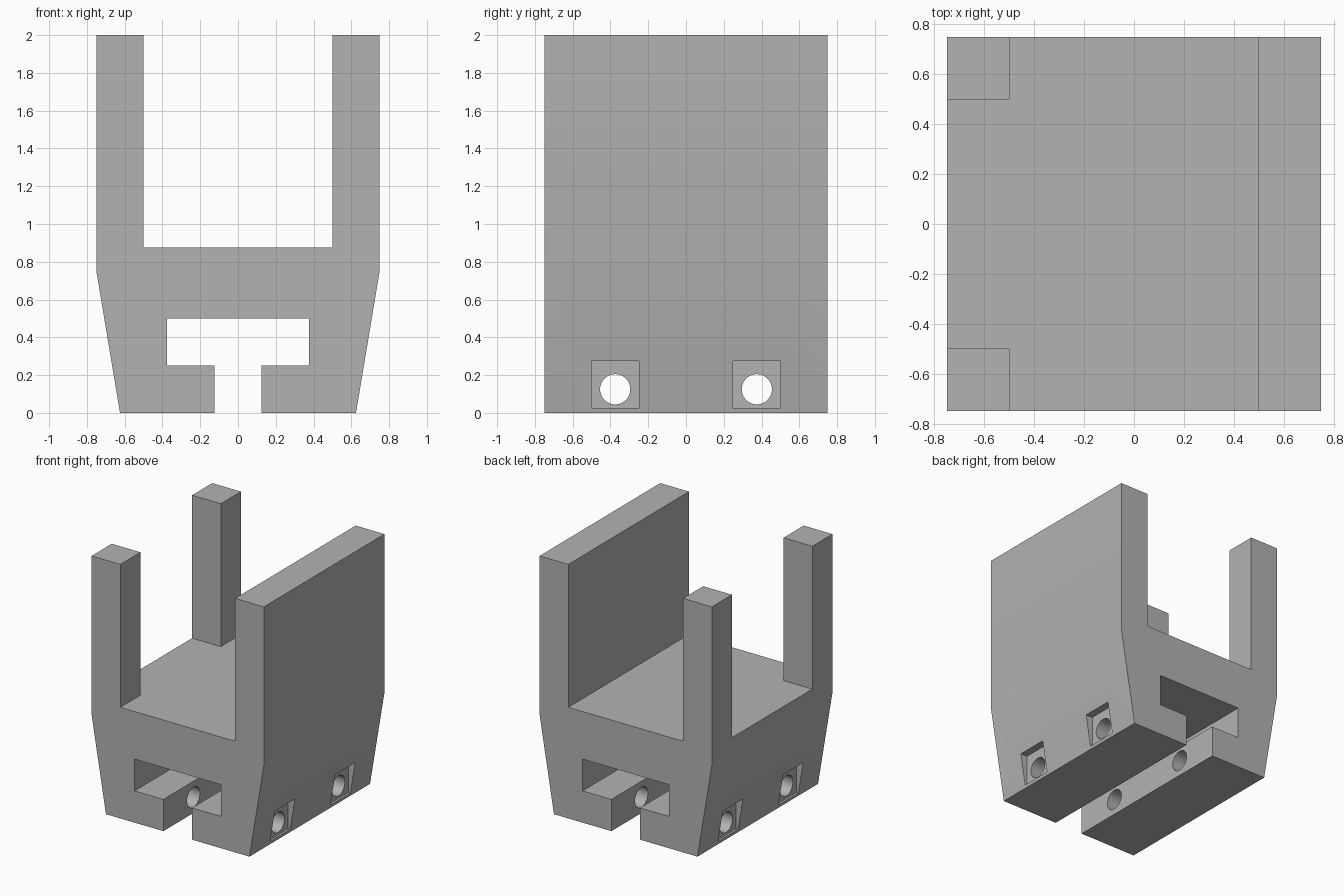
import bpy
import bmesh
from math import pi
from mathutils import Matrix, Vector

if "Cube" in bpy.data.objects:
    bpy.data.objects.remove(bpy.data.objects["Cube"], do_unlink=True)

grey = bpy.data.materials.new("plain grey")
grey.use_nodes = True
colour = (0.45, 0.45, 0.45, 1)
grey.diffuse_color = colour
grey.node_tree.nodes["Principled BSDF"].inputs["Base Color"].default_value = colour


def make_object(name, bm):
    bmesh.ops.recalc_face_normals(bm, faces=bm.faces)
    mesh = bpy.data.meshes.new(name)
    bm.to_mesh(mesh)
    bm.free()
    mesh.materials.append(grey)
    obj = bpy.data.objects.new(name, mesh)
    bpy.context.collection.objects.link(obj)
    return obj


def cut(target, name, bm):
    cutter = make_object(name, bm)
    cutter.hide_render = True
    cutter.hide_viewport = True
    cutter.display_type = 'WIRE'
    mod = target.modifiers.new(name, 'BOOLEAN')
    mod.operation = 'DIFFERENCE'
    mod.solver = 'EXACT'
    mod.object = cutter


def box(bm, low, high):
    low, high = Vector(low), Vector(high)
    matrix = Matrix.Translation((low + high) / 2) @ Matrix.Diagonal((*(high - low), 1))
    bmesh.ops.create_cube(bm, size=1, matrix=matrix)


# Bracket body: mirrored half profile with T-slot and U-shaped cradle
half = [(0.125, 0), (0.625, 0), (0.75, 0.75), (0.75, 2), (0.5, 2), (0.5, 0.875)]
slot = [(0.375, 0.5), (0.375, 0.25), (0.125, 0.25)]
profile = (half + [(-x, z) for x, z in reversed(half)]
           + [(-x, z) for x, z in reversed(slot)] + slot)
bm = bmesh.new()
face = bm.faces.new([bm.verts.new((x, -0.75, z)) for x, z in profile])
extruded = bmesh.ops.extrude_face_region(bm, geom=[face])["geom"]
bmesh.ops.translate(bm, vec=(0, 1.5, 0),
                    verts=[v for v in extruded if isinstance(v, bmesh.types.BMVert)])
body = make_object("bracket_body", bm)

# Opening that leaves two corner posts on the right wall
bm = bmesh.new()
box(bm, (-1, -0.5, 0.875), (-0.4, 0.5, 2.2))
cut(body, "wall_opening_cutter", bm)

# Square recesses in the sloped sides
bm = bmesh.new()
for side in (-1, 1):
    for y in (-0.375, 0.375):
        x0, x1 = sorted((side * 0.612, side * 0.8))
        box(bm, (x0, y - 0.125, 0.025), (x1, y + 0.125, 0.275))
cut(body, "recess_cutter", bm)

# Round bolt holes through both jaws
bm = bmesh.new()
for y in (-0.375, 0.375):
    matrix = Matrix.Translation((0, y, 0.125)) @ Matrix.Rotation(pi / 2, 4, 'Y')
    bmesh.ops.create_cone(bm, cap_ends=True, segments=48, radius1=0.08,
                          radius2=0.08, depth=2, matrix=matrix)
cut(body, "bolt_hole_cutter", bm)

# Smooth hole walls, crisp edges elsewhere
bpy.ops.object.select_all(action='DESELECT')
body.select_set(True)
bpy.context.view_layer.objects.active = body
for modifier in list(body.modifiers):
    bpy.ops.object.modifier_apply(modifier=modifier.name)
bpy.ops.object.shade_smooth_by_angle(angle=pi / 6)
